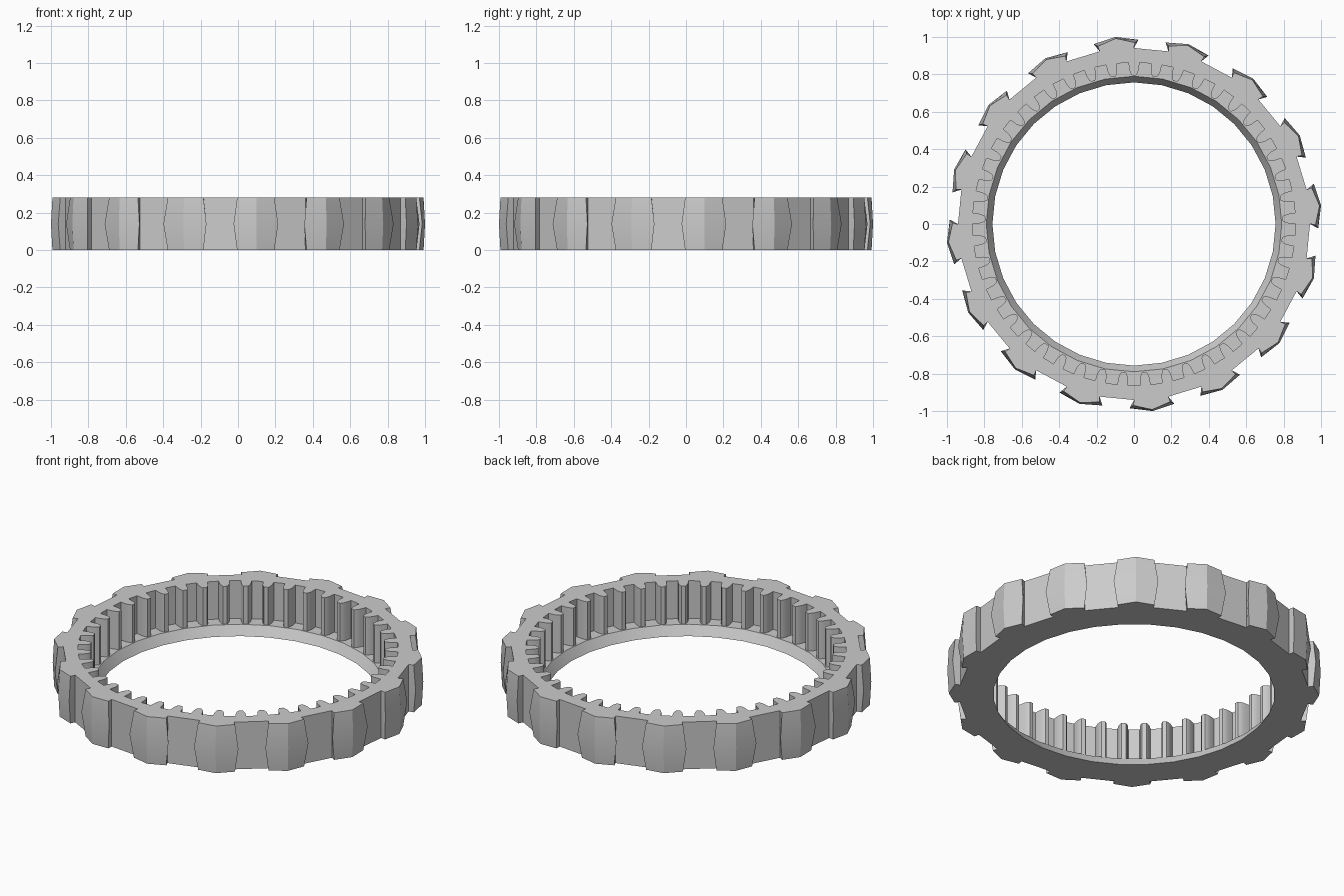
import bpy
import bmesh
from math import cos, sin, radians

cube = bpy.data.objects.get("Cube")
if cube:
    bpy.data.objects.remove(cube, do_unlink=True)

HEIGHT, FLOOR = 0.28, 0.055
LUGS, TEETH, BORE_SIDES = 16, 45, 32

# Repeating profiles as (angle in degrees, radius)
LUG_EDGE = [(-5.6, 0.941), (-5.9, 0.97), (0, 0.997), (5.9, 0.97), (5.6, 0.941)]
LUG_MIDDLE = [(-5.6, 0.941), (-7.0, 0.985), (0, 1.0048), (7.0, 0.985), (5.6, 0.941)]
SLOT_HALF = [(-3.2, 0.794), (-2.7, 0.805), (-2.25, 0.825), (-2.05, 0.863)]
SLOT = SLOT_HALF + [(-a, r) for a, r in reversed(SLOT_HALF)]

bm = bmesh.new()


def loop(profile, count, start, z):
    """Closed loop made by repeating a polar profile around the axis."""
    verts = []
    for i in range(count):
        for angle, radius in profile:
            a = radians(start + i * 360 / count + angle)
            verts.append(bm.verts.new((radius * cos(a), radius * sin(a), z)))
    for i, v in enumerate(verts):
        bm.edges.new((v, verts[i - 1]))
    return verts


def wall(lower, upper):
    for i in range(len(lower)):
        bm.faces.new((lower[i - 1], lower[i], upper[i], upper[i - 1]))


def flat_ring(outer, inner):
    edges = [bm.edges.get((ring[i - 1], ring[i]))
             for ring in (outer, inner) for i in range(len(ring))]
    bmesh.ops.triangle_fill(bm, use_beauty=True, edges=edges, normal=(0, 0, 1))


# Outer lugs, widest at mid height
lug_start = 360 / LUGS / 4
outer_bottom = loop(LUG_EDGE, LUGS, lug_start, 0)
outer_middle = loop(LUG_MIDDLE, LUGS, lug_start, HEIGHT / 2)
outer_top = loop(LUG_EDGE, LUGS, lug_start, HEIGHT)

# Inner teeth standing on a floor, and the flared bore below them
teeth_floor = loop(SLOT, TEETH, -90, FLOOR)
teeth_top = loop(SLOT, TEETH, -90, HEIGHT)
bore_top = loop([(0, 0.79)], BORE_SIDES, 0, FLOOR)
bore_bottom = loop([(0, 0.757)], BORE_SIDES, 0, 0)

flat_ring(outer_top, teeth_top)
flat_ring(teeth_floor, bore_top)
flat_ring(outer_bottom, bore_bottom)
wall(outer_bottom, outer_middle)
wall(outer_middle, outer_top)
wall(teeth_floor, teeth_top)
wall(bore_bottom, bore_top)
bmesh.ops.recalc_face_normals(bm, faces=bm.faces[:])

mesh = bpy.data.meshes.new("ring_gear")
bm.to_mesh(mesh)
bm.free()
gear = bpy.data.objects.new("ring_gear", mesh)
bpy.context.collection.objects.link(gear)

# Plain grey material
grey = bpy.data.materials.new("light_grey")
grey.use_nodes = True
colour = (0.6, 0.6, 0.6, 1)
grey.diffuse_color = colour
grey.node_tree.nodes["Principled BSDF"].inputs["Base Color"].default_value = colour
mesh.materials.append(grey)

bpy.ops.object.select_all(action='DESELECT')
gear.select_set(True)
bpy.context.view_layer.objects.active = gear
bpy.ops.object.shade_smooth_by_angle(angle=radians(30))
